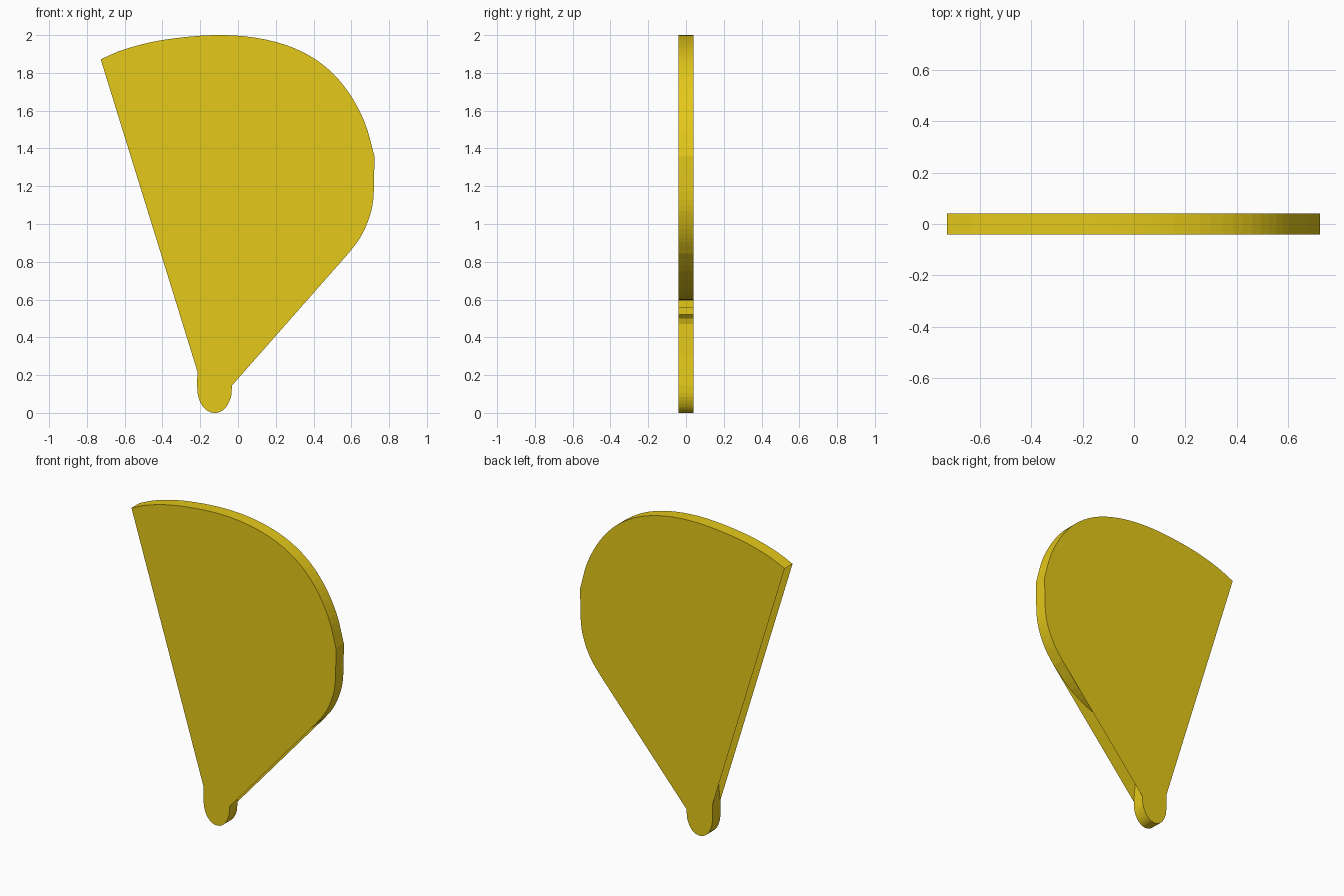
import bpy, bmesh
from mathutils import Vector

if "Cube" in bpy.data.objects:
    bpy.data.objects.remove(bpy.data.objects["Cube"])

HALF = 0.04  # half thickness along y

mat = bpy.data.materials.new("yellow")
mat.diffuse_color = (0.78, 0.58, 0.01, 1)
mat.use_nodes = True
mat.node_tree.nodes["Principled BSDF"].inputs["Base Color"].default_value = mat.diffuse_color


def smooth(pts, n=4):
    """Catmull-Rom curve through the points."""
    p = [Vector(q) for q in pts]
    p = [2 * p[0] - p[1]] + p + [2 * p[-1] - p[-2]]
    out = []
    for a, b, c, d in zip(p, p[1:], p[2:], p[3:]):
        for i in range(n):
            t = i / n
            out.append(0.5 * (2 * b + (c - a) * t + (2 * a - 5 * b + 4 * c - d) * t * t
                              + (3 * b - a - 3 * c + d) * t ** 3))
    return out + [p[-2]]


def finish(name, bm):
    me = bpy.data.meshes.new(name)
    bm.to_mesh(me)
    bm.free()
    me.materials.append(mat)
    ob = bpy.data.objects.new(name, me)
    bpy.context.collection.objects.link(ob)


def sheet(name, outline, y):
    """Flat side face."""
    bm = bmesh.new()
    f = bm.faces.new([bm.verts.new((p[0], y, p[1])) for p in outline])
    f.normal_update()
    if f.normal.y * y < 0:
        f.normal_flip()
    bmesh.ops.triangulate(bm, faces=[f])
    finish(name, bm)


def wall(name, path):
    """Rim strip joining the two side faces along a closed clockwise path."""
    bm = bmesh.new()
    a = [bm.verts.new((p[0], -HALF, p[1])) for p in path]
    b = [bm.verts.new((p[0], HALF, p[1])) for p in path]
    for i in range(len(path)):
        j = (i + 1) % len(path)
        bm.faces.new((a[i], b[i], b[j], a[j]))
    finish(name, bm)


# outer blade edge, from the tip over the top to the lower right
back_top = smooth([(-0.727, 1.872), (-0.6, 1.925), (-0.4, 1.974), (-0.13, 2.0), (0.1, 1.985),
                   (0.3, 1.93), (0.46, 1.835), (0.58, 1.705), (0.67, 1.54), (0.722, 1.36)])
back_low = smooth([(0.722, 1.32), (0.716, 1.13), (0.69, 1.02), (0.645, 0.925), (0.585, 0.845)])
# hidden continuation of the blade to the neck, then the inner edge back to the tip
back_end = smooth([(0.585, 0.845), (0.45, 0.725), (0.3, 0.645), (0.12, 0.605), (-0.07, 0.595)])[1:]
inner = smooth([(-0.18, 0.6), (0.05, 0.67), (0.27, 0.8), (0.44, 1.0), (0.49, 1.25),
                (0.4, 1.53), (0.2, 1.73), (-0.1, 1.85), (-0.4, 1.885)])

# rounded handle end
butt = smooth([(-0.032, 0.145), (-0.037, 0.085), (-0.06, 0.035), (-0.09, 0.008), (-0.123, 0),
               (-0.156, 0.008), (-0.187, 0.035), (-0.21, 0.085), (-0.216, 0.14), (-0.215, 0.22)], 3)
# handle collar
collar_r = [(-0.07, 0.56), (-0.02, 0.56), (-0.02, 0.52), (-0.04, 0.5), (-0.05, 0.47), (-0.045, 0.3)]
collar_l = [(-0.205, 0.3), (-0.2, 0.47), (-0.21, 0.5), (-0.23, 0.52), (-0.23, 0.56), (-0.18, 0.56)]

silhouette = back_top + back_low + butt
sheet("front_face", silhouette, -HALF)
sheet("back_face", silhouette, HALF)
wall("rim", back_top + back_low + back_end + collar_r + butt + collar_l + inner)
